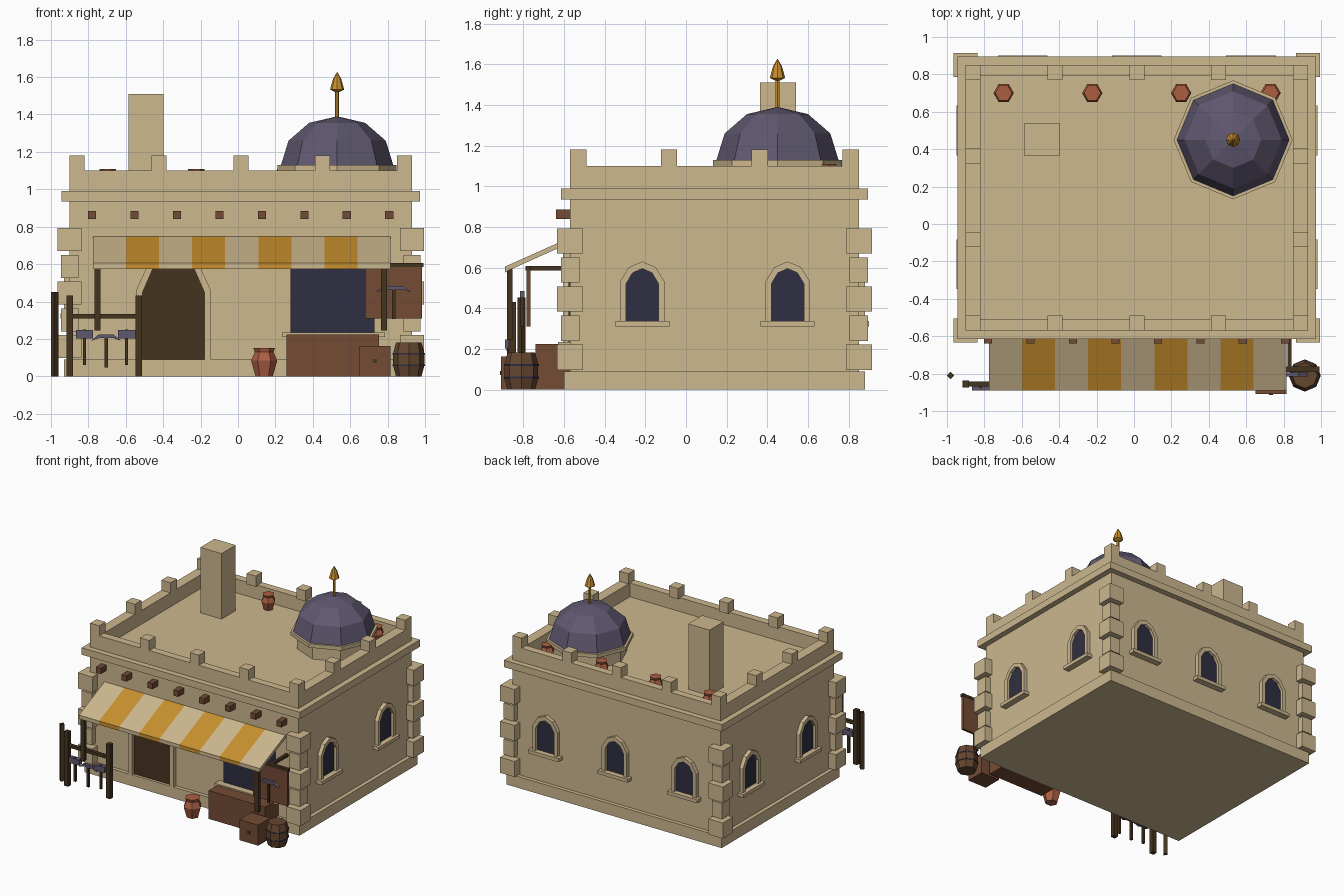
import bpy, bmesh, math
from mathutils import Matrix, Vector

if "Cube" in bpy.data.objects:
    bpy.data.objects.remove(bpy.data.objects["Cube"])


def mat(name, hexcode):
    m = bpy.data.materials.new(name)
    c = [int(hexcode[i:i + 2], 16) / 255 for i in (0, 2, 4)]
    m.diffuse_color = [v / 12.92 if v < 0.04 else ((v + 0.055) / 1.055) ** 2.4 for v in c] + [1]
    m.use_nodes = True
    m.node_tree.nodes["Principled BSDF"].inputs["Base Color"].default_value = m.diffuse_color
    return m


SAND = mat("sandstone", "CDB88F")
AMBER = mat("amber", "C8902E")
SLATE = mat("slate_purple", "605870")
NAVY = mat("dark_navy", "2F2F42")
DARK = mat("dark_wood", "45341F")
WOOD = mat("brown_wood", "744B35")
CLAY = mat("terracotta", "AC5F43")
STAVE = mat("barrel_wood", "664730")
CX, CY, HX, HY = 0.015, 0.14, 0.915, 0.71      # wall centre and half sizes
ROOF = 0.99


def finish(name, bm, *mats):
    bmesh.ops.recalc_face_normals(bm, faces=bm.faces)
    me = bpy.data.meshes.new(name)
    bm.to_mesh(me)
    bm.free()
    for m in mats:
        me.materials.append(m)
    ob = bpy.data.objects.new(name, me)
    bpy.context.collection.objects.link(ob)
    return ob


def box(name, x0, x1, y0, y1, z0, z1, m):
    bm = bmesh.new()
    bmesh.ops.create_cube(bm, size=1)
    for v in bm.verts:
        v.co = Vector(((x0 + x1) / 2 + v.co.x * (x1 - x0), (y0 + y1) / 2 + v.co.y * (y1 - y0),
                       (z0 + z1) / 2 + v.co.z * (z1 - z0)))
    return finish(name, bm, m)


def block(name, x, y, hx, hy, z0, z1, m):
    return box(name, x - hx, x + hx, y - hy, y + hy, z0, z1, m)


def lathe(name, profile, n, loc, m, scale=1):
    """Closed n-sided solid turned from (radius, height) points."""
    bm = bmesh.new()
    rings = [[bm.verts.new(Vector(loc) + scale * Vector((r * math.cos(k * math.tau / n),
              r * math.sin(k * math.tau / n), z))) for k in range(n)] for r, z in profile]
    for a, b in zip(rings, rings[1:]):
        for k in range(n):
            bm.faces.new((a[k], a[(k + 1) % n], b[(k + 1) % n], b[k]))
    bm.faces.new(rings[0])
    bm.faces.new(rings[-1])
    bmesh.ops.remove_doubles(bm, verts=bm.verts, dist=1e-5)
    return finish(name, bm, m)


def arch(w, z0, z1, rise):
    """Arched outline, half width w, from z0 to the peak z1."""
    s = z1 - rise
    return [(-w, z0), (-w, s), (-0.6 * w, s + 0.72 * rise), (0, z1),
            (0.6 * w, s + 0.72 * rise), (w, s), (w, z0)]


def plate(name, pts, depth, M, m):
    """Outline in the wall plane pushed out along local -y."""
    bm = bmesh.new()
    f = bm.faces.new([bm.verts.new((u, 0, z)) for u, z in pts])
    ext = bmesh.ops.extrude_face_region(bm, geom=[f])
    bmesh.ops.translate(bm, verts=[v for v in ext["geom"] if isinstance(v, bmesh.types.BMVert)],
                        vec=(0, -depth, 0))
    bm.transform(M)
    return finish(name, bm, m)


def surround(name, outer, inner, depth, M):
    return plate(name, outer + inner[::-1], depth, M, SAND)


# Walls, plinth, cornice and parapet
block("plinth", CX, CY, HX + 0.03, HY + 0.03, 0, 0.09, SAND)
block("walls", CX, CY, HX, HY, 0.09, ROOF, SAND)
block("cornice", CX, CY, HX + 0.044, HY + 0.045, 0.935, ROOF, SAND)
for s in (-1, 1):
    block("parapet_side", CX + s * (HX - 0.04), CY, 0.04, HY, ROOF - 0.01, 1.10, SAND)
    block("parapet_end", CX, CY + s * (HY - 0.03), HX - 0.08, 0.03, ROOF - 0.01, 1.10, SAND)
    # Corner stones, alternately large and small
    for t in (-1, 1):
        for i in range(5):
            h = 0.064 if i % 2 == 0 else 0.046
            z = 0.097 + i * 0.143
            block("corner_stone", CX + s * HX, CY + t * HY, h, h, z, z + 0.124, SAND)

# Merlons around the parapet
for i in range(5):
    for j in range(4):
        if i in (0, 4) or j in (0, 3):
            block("merlon", CX + (i - 2) * (HX - 0.04) / 2, CY + (j - 1.5) * (HY - 0.04) / 1.5,
                  0.04, 0.04, 1.095, 1.18, SAND)


# Arched windows with surround and sill
def window(M):
    outer, inner = arch(0.11, 0.335, 0.63, 0.10), arch(0.08, 0.335, 0.595, 0.075)
    surround("window_surround", outer, inner, 0.03, M)
    plate("window_pane", inner, 0.008, M, NAVY)
    plate("window_sill", [(-0.133, 0.31), (0.133, 0.31), (0.133, 0.337), (-0.133, 0.337)], 0.05, M, SAND)


for y in (-0.215, 0.50):
    window(Matrix.Translation((CX + HX, y, 0)) @ Matrix.Rotation(math.pi / 2, 4, 'Z'))
    window(Matrix.Translation((CX - HX, y, 0)) @ Matrix.Rotation(-math.pi / 2, 4, 'Z'))
for x in (-0.595, 0.015, 0.625):
    window(Matrix.Translation((x, CY + HY, 0)) @ Matrix.Rotation(math.pi, 4, 'Z'))

# Door, shop opening and counter
front = Matrix.Translation((-0.345, CY - HY, 0))
surround("door_surround", arch(0.2, 0.09, 0.70, 0.24), arch(0.165, 0.09, 0.66, 0.21), 0.035, front)
plate("door", arch(0.165, 0.09, 0.66, 0.21), 0.009, front, DARK)
box("shop_opening", 0.28, 0.73, -0.579, -0.565, 0.235, 0.62, NAVY)
box("shop_sill", 0.235, 0.785, -0.63, -0.56, 0.21, 0.235, SAND)
box("counter", 0.26, 0.755, -0.74, -0.57, 0, 0.225, WOOD)

# Roof beam ends
for i in range(8):
    block("beam_end", -0.78 + i * 0.227, -0.60, 0.022, 0.04, 0.84, 0.885, WOOD)

# Striped awning: sloping sheet with a short front drop
prof = [(-0.57, 0.748), (-0.89, 0.605), (-0.89, 0.575), (-0.875, 0.585), (-0.57, 0.722)]
bm = bmesh.new()
rows = [[bm.verts.new((-0.775 + i * 1.59 / 9, y, z)) for y, z in prof] for i in range(10)]
for i in range(9):
    for k in range(5):
        q = (k + 1) % 5
        bm.faces.new((rows[i][k], rows[i][q], rows[i + 1][q], rows[i + 1][k])).material_index = i % 2
bm.faces.new(rows[0])
bm.faces.new(rows[-1])
finish("awning", bm, SAND, AMBER)
for x in (-0.75, 0.78):
    block("awning_post", x, -0.867, 0.016, 0.014, 0.245, 0.595, DARK)

# Dome with ring, drum and finial
DX, DY = 0.53, 0.45
lathe("dome_drum", [(0.27, ROOF), (0.27, 1.11)], 8, (DX, DY, 0), SAND)
lathe("dome_ring", [(0.318, 1.10), (0.318, 1.13)], 8, (DX, DY, 0), SAND)
lathe("dome", [(0.3 * math.cos(a * math.pi / 6), 1.13 + 0.26 * math.sin(a * math.pi / 6))
               for a in range(3)] + [(0.001, 1.39)], 8, (DX, DY, 0), SLATE)
lathe("finial_rod", [(0.011, 1.38), (0.011, 1.54)], 6, (DX, DY, 0), AMBER)
lathe("finial_tip", [(0.012, 1.52), (0.038, 1.533), (0.022, 1.59), (0.001, 1.627)], 8, (DX, DY, 0), AMBER)
box("chimney", -0.585, -0.398, 0.363, 0.54, ROOF, 1.51, SAND)

# Clay jars on the roof and by the counter
jar = [(0.046, 0), (0.07, 0.085), (0.05, 0.13), (0.058, 0.152)]
for x in (-0.697, -0.223, 0.252, 0.73):
    lathe("roof_jar", jar, 6, (x, 0.70, ROOF), CLAY, 0.78)
lathe("ground_jar", jar, 6, (0.14, -0.77, 0), CLAY)

# Barrel and crate
lathe("barrel", [(0.068, 0), (0.083, 0.055), (0.083, 0.125), (0.068, 0.182)], 8, (0.913, -0.81, 0), STAVE)
for z in (0.055, 0.117):
    lathe("barrel_band", [(0.086, z), (0.086, z + 0.009)], 8, (0.913, -0.81, 0), NAVY)
box("crate", 0.65, 0.815, -0.91, -0.76, 0, 0.163, WOOD)
block("crate_knob", 0.732, -0.911, 0.01, 0.004, 0.072, 0.092, DARK)


# Tools: a handle with a hammer block or a curved pick head
def pick(x, y, z, w):
    block("pick_handle", x, y, 0.009, 0.008, z - 0.165, z + 0.008, DARK)
    pts = [(-w, -0.022), (-w / 2, -0.008), (w / 2, -0.008), (w, -0.022), (w / 2, 0.012), (-w / 2, 0.012)]
    plate("pick_head", pts, 0.022, Matrix.Translation((x, y + 0.011, z)), SLATE)


def hammer(x, y):
    block("hammer_handle", x, y, 0.008, 0.008, 0.06, 0.25, DARK)
    block("hammer_head", x, y, 0.046, 0.018, 0.203, 0.247, SLATE)


# Hanging trade board
box("sign_board", 0.68, 0.985, -0.785, -0.765, 0.31, 0.585, WOOD)
box("sign_bar", 0.68, 0.992, -0.79, -0.762, 0.585, 0.607, DARK)
box("sign_arm", 0.82, 0.842, -0.785, -0.57, 0.585, 0.607, DARK)
pick(0.832, -0.805, 0.472, 0.095)

# Tool rack and free post
for x in (-0.90, -0.53):
    block("rack_post", x, -0.855, 0.018, 0.018, 0, 0.432, DARK)
box("rack_bar", -0.90, -0.53, -0.868, -0.842, 0.31, 0.333, DARK)
hammer(-0.82, -0.872)
hammer(-0.595, -0.872)
pick(-0.705, -0.872, 0.212, 0.08)
lathe("hitching_post", [(0.02, 0), (0.02, 0.452)], 4, (-0.98, -0.81, 0), DARK)
